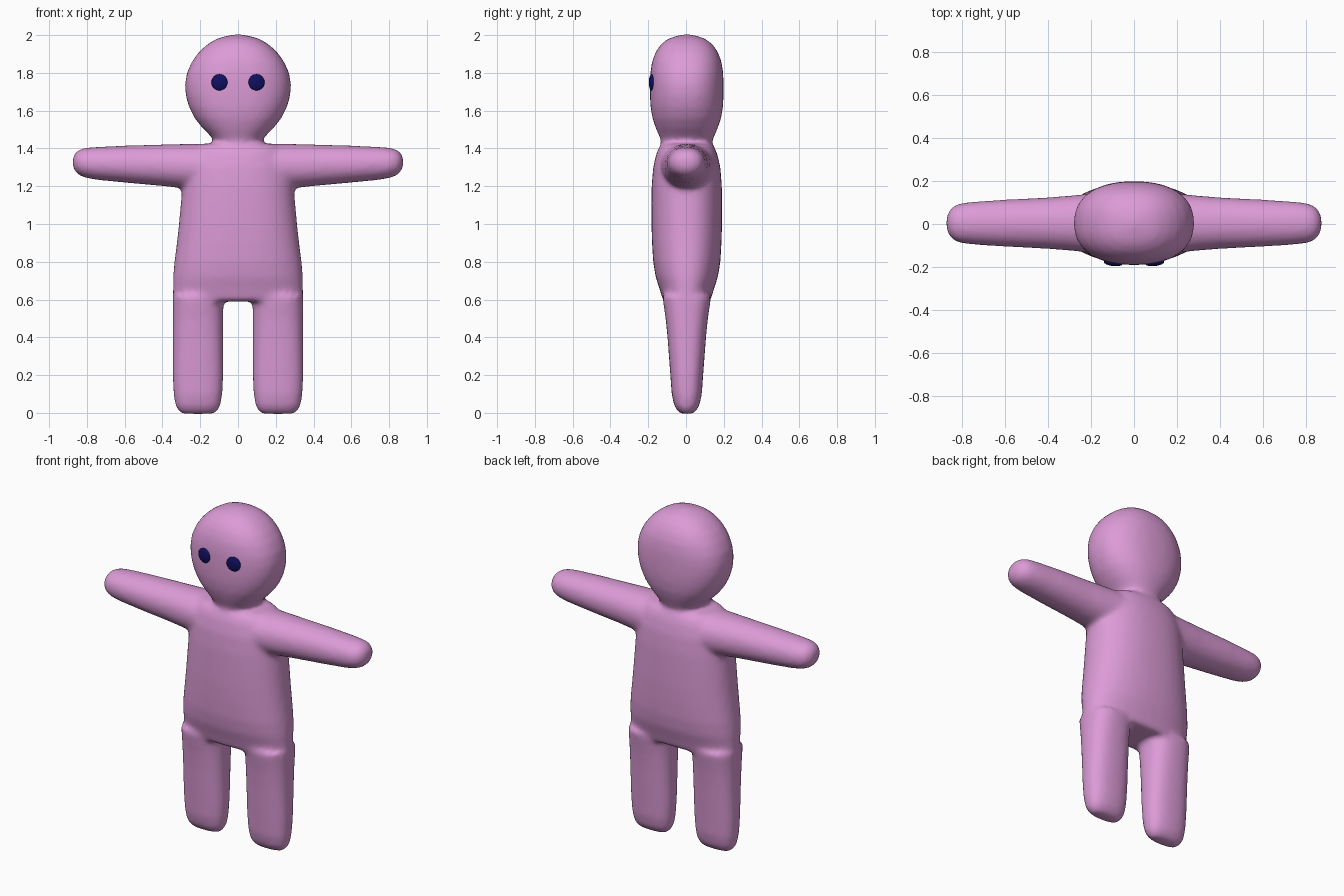
import bpy, bmesh
from math import cos, sin, pi, copysign
from mathutils import Matrix

if "Cube" in bpy.data.objects:
    bpy.data.objects.remove(bpy.data.objects["Cube"])


def material(name, rgb):
    m = bpy.data.materials.new(name)
    m.diffuse_color = (*rgb, 1)
    m.use_nodes = True
    m.node_tree.nodes["Principled BSDF"].inputs["Base Color"].default_value = m.diffuse_color
    return m


def add_object(name, bm, mat):
    me = bpy.data.meshes.new(name)
    bm.to_mesh(me)
    bm.free()
    for p in me.polygons:
        p.use_smooth = True
    me.materials.append(mat)
    ob = bpy.data.objects.new(name, me)
    bpy.context.collection.objects.link(ob)
    return ob


def loft(bm, rings, place, power=2.2, n=40):
    """Closed skin over superellipse rings (t, centre_a, half_a, half_b)."""
    def se(v):
        return copysign(abs(v) ** (2 / power), v)
    loops = []
    for t, ca, ha, hb in rings:
        loops.append([bm.verts.new(place(t, ca + ha * se(cos(2 * pi * i / n)),
                                         0.004 + hb * se(sin(2 * pi * i / n)))) for i in range(n)])
    faces = [bm.faces.new(loops[0]), bm.faces.new(loops[-1])]
    for a, b in zip(loops, loops[1:]):
        for i in range(n):
            j = (i + 1) % n
            faces.append(bm.faces.new((a[i], a[j], b[j], b[i])))
    bmesh.ops.recalc_face_normals(bm, faces=faces)


pink = material("pink", (0.72, 0.33, 0.68))
navy = material("navy", (0.005, 0.005, 0.12))
bm = bmesh.new()


def upright(t, a, b):
    return (a, b, t)


# Head and neck
loft(bm, [(1.36, 0, .15, .135), (1.44, 0, .125, .135), (1.47, 0, .15, .148), (1.51, 0, .19, .165),
          (1.56, 0, .23, .182), (1.62, 0, .26, .192), (1.68, 0, .277, .195), (1.74, 0, .281, .195),
          (1.80, 0, .271, .193), (1.86, 0, .244, .184), (1.91, 0, .208, .165), (1.95, 0, .164, .138),
          (1.98, 0, .115, .1), (1.995, 0, .065, .058), (2.003, 0, .02, .02)], upright, 2.3)

# Torso
loft(bm, [(.59, 0, .343, .125), (.65, 0, .345, .142), (.72, 0, .344, .165), (.80, 0, .337, .178),
          (.90, 0, .324, .184), (1.0, 0, .313, .187), (1.1, 0, .304, .187), (1.2, 0, .295, .186),
          (1.3, 0, .285, .178), (1.37, 0, .26, .162), (1.41, 0, .23, .145), (1.425, 0, .2, .12)], upright, 2.3)

for s in (-1, 1):
    # Leg
    loft(bm, [(-.005, .212 * s, .085, .03), (.012, .212 * s, .105, .05), (.04, .212 * s, .12, .067),
              (.1, .212 * s, .129, .08), (.2, .212 * s, .134, .087), (.4, .212 * s, .134, .102),
              (.5, .212 * s, .134, .112), (.62, .212 * s, .134, .13)], upright, 2.5)
    # Arm
    loft(bm, [(.1, 1.30, .125, .15), (.28, 1.306, .118, .13), (.4, 1.311, .11, .12), (.6, 1.317, .098, .11),
              (.75, 1.321, .087, .1), (.81, 1.324, .079, .093), (.845, 1.326, .066, .078),
              (.865, 1.327, .046, .054), (.875, 1.327, .02, .024)],
         lambda t, a, b: (s * t, b, a), 2.1)

body = add_object("body", bm, pink)

# Fuse the parts into one soft skin
remesh = body.modifiers.new("fuse", 'REMESH')
remesh.mode = 'VOXEL'
remesh.voxel_size = 0.014
remesh.use_smooth_shade = True
soften = body.modifiers.new("soften", 'SMOOTH')
soften.factor = 0.5
soften.iterations = 10

# Eyes: flat discs lying on the face
for side, s in (("left", 1), ("right", -1)):
    eye = bmesh.new()
    bmesh.ops.create_uvsphere(eye, u_segments=32, v_segments=16, radius=1)
    bmesh.ops.transform(eye, verts=eye.verts,
                        matrix=Matrix.Translation((.098 * s, -.182, 1.75)) @ Matrix.Rotation(.13 * s, 4, 'Z')
                        @ Matrix.Diagonal((.043, .014, .043, 1)))
    add_object(side + "_eye", eye, navy)
